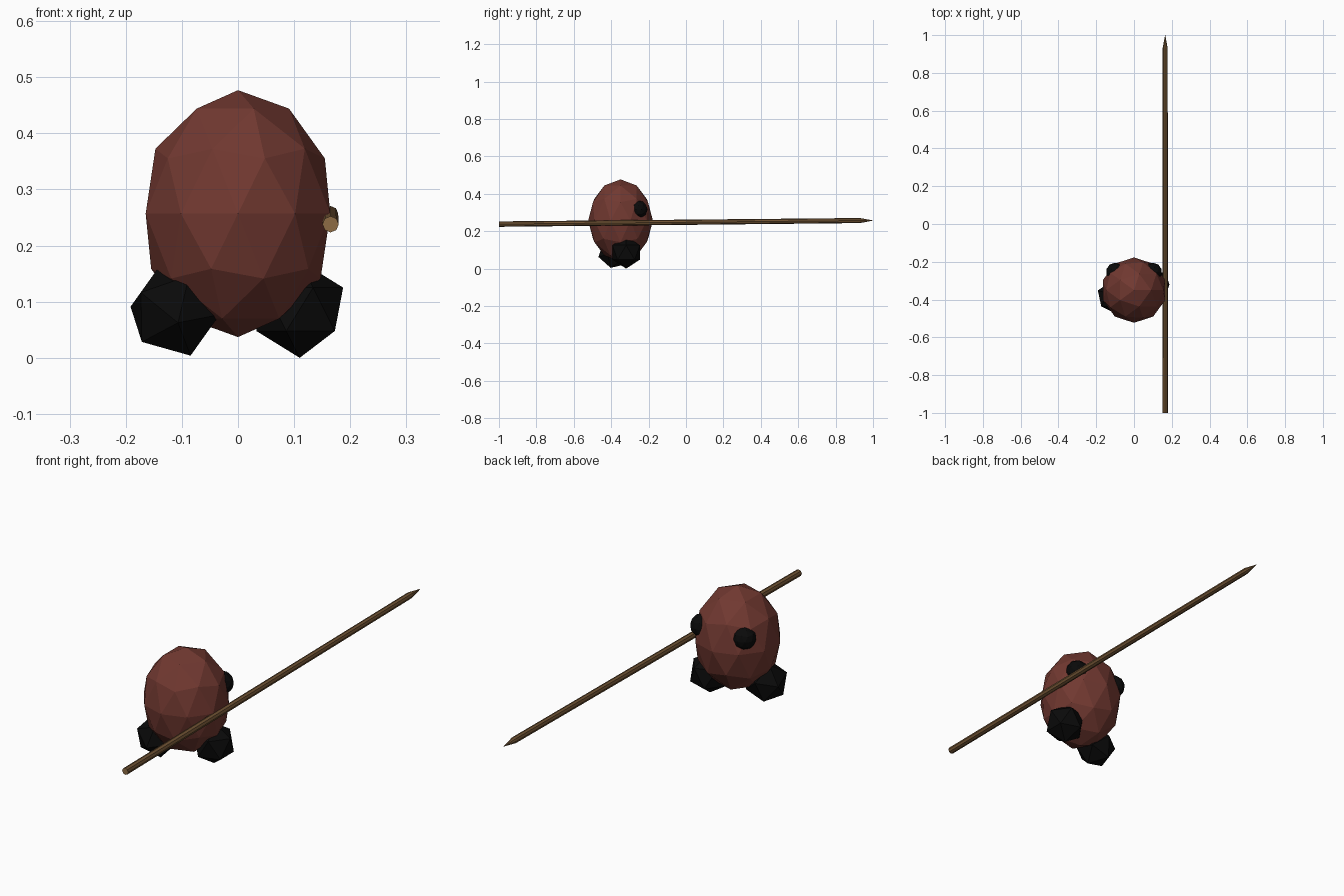
import bpy, bmesh
from mathutils import Vector, Matrix

if "Cube" in bpy.data.objects:
    bpy.data.objects.remove(bpy.data.objects["Cube"])


def material(name, rgb):
    m = bpy.data.materials.new(name)
    m.diffuse_color = (*rgb, 1)
    m.use_nodes = True
    m.node_tree.nodes["Principled BSDF"].inputs["Base Color"].default_value = m.diffuse_color
    return m


RED = material("red brown", (0.165, 0.04, 0.03))
BLACK = material("black", (0.003, 0.003, 0.003))
WOOD = material("wood", (0.16, 0.085, 0.033))
CUT = material("cut wood", (0.27, 0.15, 0.06))


def ball(name, detail, centre, size, mat, turn=(0, 0, 0)):
    bpy.ops.mesh.primitive_ico_sphere_add(subdivisions=detail, radius=1,
                                          location=centre, rotation=turn)
    ob = bpy.context.object
    ob.name = name
    ob.scale = size
    ob.data.materials.append(mat)
    return ob


# Egg-shaped faceted body
ball("body", 2, (0, -0.35, 0.257), (0.173, 0.173, 0.22), RED)

# Chunky feet, one a step ahead of the other
ball("right_foot", 1, (0.11, -0.32, 0.0865), (0.0865,) * 3, BLACK)
ball("left_foot", 1, (-0.112, -0.385, 0.084), (0.0865,) * 3, BLACK, (0.08, 0.38, 2.78))

# Eyes, looking towards +y
for side, name in ((1, "right_eye"), (-1, "left_eye")):
    ball(name, 2, (side * 0.1, -0.253, 0.316), (0.048,) * 3, BLACK)

# Long spear: shaft rings drawn in to a point
bm = bmesh.new()
rings = [(-1.0, 0.238, 0.0145), (0.93, 0.257, 0.0135), (1.0, 0.257, 0.0005)]
loops = []
for y, z, r in rings:
    res = bmesh.ops.create_circle(bm, segments=8, radius=r)
    vs = res["verts"]
    for v in vs:
        v.co = Vector((0.165 + v.co.x, y, z + v.co.y))
    loops.append(vs)
for a, b in zip(loops, loops[1:]):
    for i in range(8):
        j = (i + 1) % 8
        bm.faces.new((a[i], a[j], b[j], b[i]))
cap = bm.faces.new(loops[0])
cap.material_index = 1
bm.faces.new(loops[-1])
bmesh.ops.recalc_face_normals(bm, faces=bm.faces[:])
mesh = bpy.data.meshes.new("spear")
bm.to_mesh(mesh)
bm.free()
mesh.materials.append(WOOD)
mesh.materials.append(CUT)
bpy.context.collection.objects.link(bpy.data.objects.new("spear", mesh))
